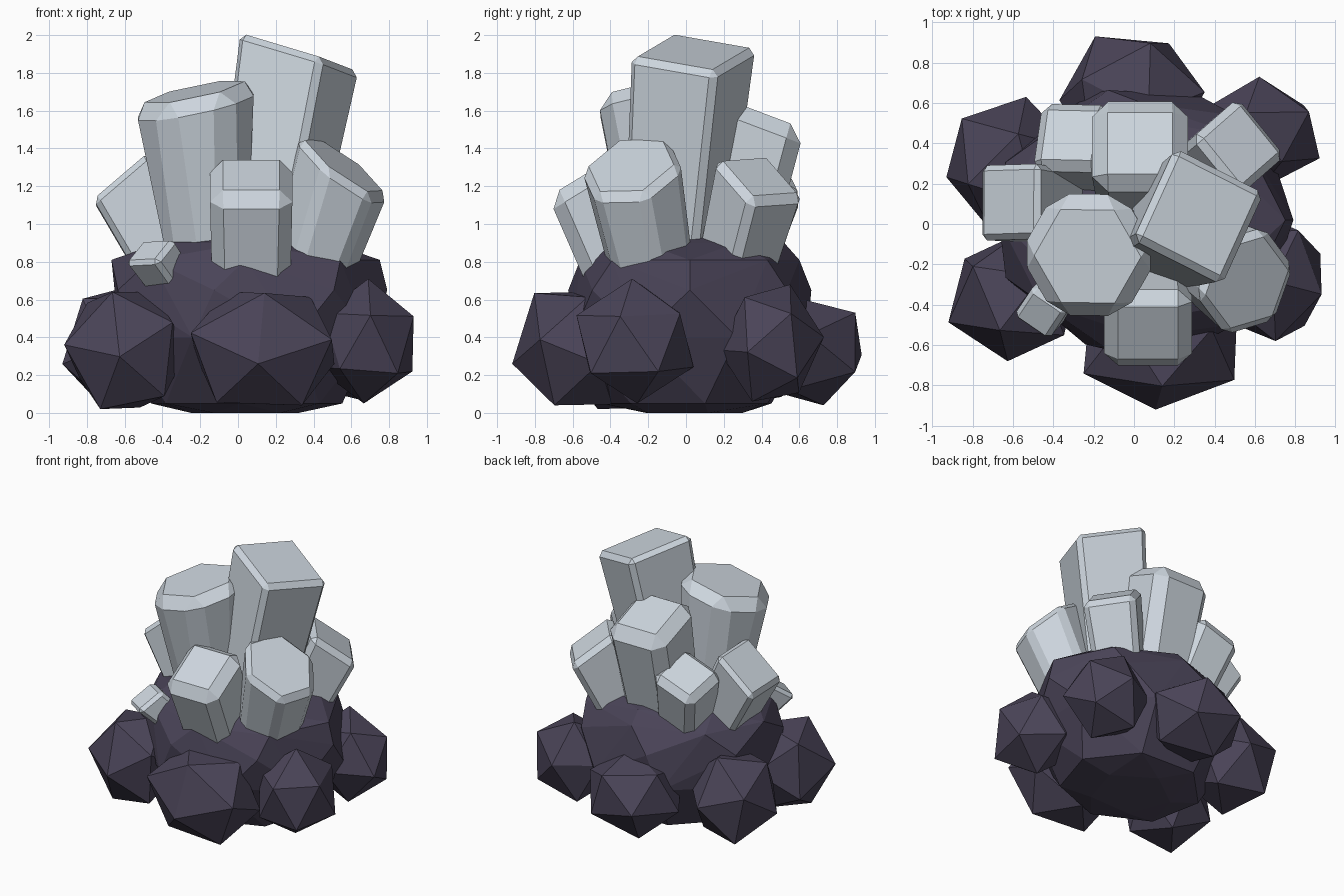
import bpy, bmesh, math, random
from mathutils import Vector, Euler

cube = bpy.data.objects.get("Cube")
if cube:
    bpy.data.objects.remove(cube, do_unlink=True)

random.seed(4)


def make_material(name, colour):
    mat = bpy.data.materials.new(name)
    mat.use_nodes = True
    mat.diffuse_color = (*colour, 1)
    mat.node_tree.nodes["Principled BSDF"].inputs["Base Color"].default_value = (*colour, 1)
    return mat


rock_purple = make_material("dark purple rock", (0.069, 0.058, 0.098))
crystal_grey = make_material("pale grey crystal", (0.61, 0.67, 0.73))


def finish(name, bm, mat):
    bmesh.ops.recalc_face_normals(bm, faces=bm.faces[:])
    mesh = bpy.data.meshes.new(name)
    bm.to_mesh(mesh)
    bm.free()
    mesh.materials.append(mat)
    obj = bpy.data.objects.new(name, mesh)
    bpy.context.collection.objects.link(obj)
    return obj


def boulder(name, centre, half, spin):
    """Twenty-sided stone, turned and stretched to fill a box; a negative half size mirrors it."""
    bm = bmesh.new()
    bmesh.ops.create_icosphere(bm, subdivisions=1, radius=1)
    turn = Euler((spin, spin * 1.7, spin * 0.6)).to_matrix()
    for v in bm.verts:
        v.co = turn @ v.co * random.uniform(0.95, 1.05)
    for axis in range(3):
        values = [v.co[axis] for v in bm.verts]
        low, high = min(values), max(values)
        for v in bm.verts:
            share = (v.co[axis] - low) / (high - low)
            v.co[axis] = centre[axis] + half[axis] * (share * 2 - 1)
    finish(name, bm, rock_purple)


def mound(name, centre, rings):
    """Broad faceted rock: hull of stacked oval rings."""
    bm = bmesh.new()
    for z, rx, ry, sides, turn in rings:
        for i in range(sides):
            a = math.radians(turn) + math.tau * i / sides
            bm.verts.new((centre[0] + rx * math.cos(a), centre[1] + ry * math.sin(a), z))
    bmesh.ops.convex_hull(bm, input=bm.verts[:])
    finish(name, bm, rock_purple)


def crystal(name, base, top, normal, radius, sides, turn, taper, chamfer):
    """Prism widening from base to top, with a sloping cap and chamfered edges."""
    base, top, normal = Vector(base), Vector(top), Vector(normal)
    axis = (top - base).normalized()
    tilt = Vector((0, 0, 1)).rotation_difference(axis)
    bm = bmesh.new()
    lower, upper = [], []
    for i in range(sides):
        a = math.radians(turn) + math.tau * i / sides
        off = tilt @ Vector((radius * math.cos(a), radius * math.sin(a), 0))
        lower.append(bm.verts.new(base + off * taper))
        upper.append(bm.verts.new(top + off - axis * (off.dot(normal) / axis.dot(normal))))
    bm.faces.new(lower[::-1])
    bm.faces.new(upper)
    for i in range(sides):
        j = (i + 1) % sides
        bm.faces.new((lower[i], lower[j], upper[j], upper[i]))
    edges = [e for e in bm.edges if any(v in upper for v in e.verts)]
    bmesh.ops.bevel(bm, geom=edges, offset=chamfer, segments=1, profile=0.5,
                    affect='EDGES', clamp_overlap=True)
    finish(name, bm, crystal_grey)


# Central mound: ring height, x radius, y radius, sides, turn
mound("rock_core", (0.04, 0.02), [
    (0, 0.30, 0.28, 5, 20),
    (0.05, 0.52, 0.47, 7, 10),
    (0.40, 0.72, 0.67, 8, 22),
    (0.65, 0.75, 0.66, 7, 0),
    (0.81, 0.71, 0.58, 8, 0),
    (0.90, 0.52, 0.50, 6, 30),
    (0.97, 0.22, 0.20, 4, 100)])

# Six stones around the mound
boulder("back_boulder", (-0.01, 0.62, 0.33), (0.36, 0.31, -0.29), 0.4)
boulder("back_left_boulder", (0.63, 0.45, 0.37), (0.29, 0.28, 0.31), 1.1)
boulder("front_left_boulder", (0.67, -0.27, 0.38), (0.26, 0.31, 0.33), 2.0)
boulder("front_boulder", (0.13, -0.61, 0.34), (0.38, 0.31, -0.30), 2.9)
boulder("front_right_boulder", (-0.60, -0.36, 0.33), (0.32, 0.32, 0.31), 3.7)
boulder("back_right_boulder", (-0.61, 0.30, 0.35), (0.32, 0.33, 0.32), 4.6)

# Crystals: base, top, cap normal, radius, sides, turn, taper, chamfer
crystal("tall_crystal", (0.13, -0.06, 0.8), (0.325, 0.04, 1.91),
        (0.3, 0.03, 0.95), 0.36, 4, 20, 0.84, 0.035)
crystal("second_crystal", (-0.16, -0.08, 0.8), (-0.23, -0.16, 1.70),
        (-0.2, -0.12, 0.95), 0.36, 6, 0, 0.69, 0.08)
crystal("front_crystal", (0.07, -0.33, 0.75), (0.07, -0.54, 1.26),
        (0, -0.52, 0.85), 0.31, 4, 45, 0.95, 0.07)
crystal("front_left_crystal", (0.38, -0.18, 0.75), (0.56, -0.29, 1.31),
        (0.57, -0.22, 0.78), 0.285, 6, 10, 0.85, 0.04)
crystal("back_left_crystal", (0.34, 0.26, 0.75), (0.53, 0.39, 1.25),
        (0.5, 0.35, 0.8), 0.265, 4, -5, 0.87, 0.04)
crystal("back_crystal", (0.03, 0.22, 0.8), (0.03, 0.40, 1.59),
        (0, 0.35, 0.93), 0.34, 4, 45, 0.88, 0.08)
crystal("back_right_crystal", (-0.2, 0.28, 0.75), (-0.32, 0.44, 1.24),
        (-0.3, 0.35, 0.88), 0.255, 4, 40, 0.87, 0.05)
crystal("right_crystal", (-0.35, 0.08, 0.75), (-0.62, 0.11, 1.25),
        (-0.65, 0.03, 0.76), 0.265, 4, 45, 0.9, 0.03)
crystal("tiny_crystal", (-0.37, -0.34, 0.72), (-0.47, -0.45, 0.86),
        (-0.35, -0.45, 0.82), 0.15, 4, 10, 0.95, 0.025)
